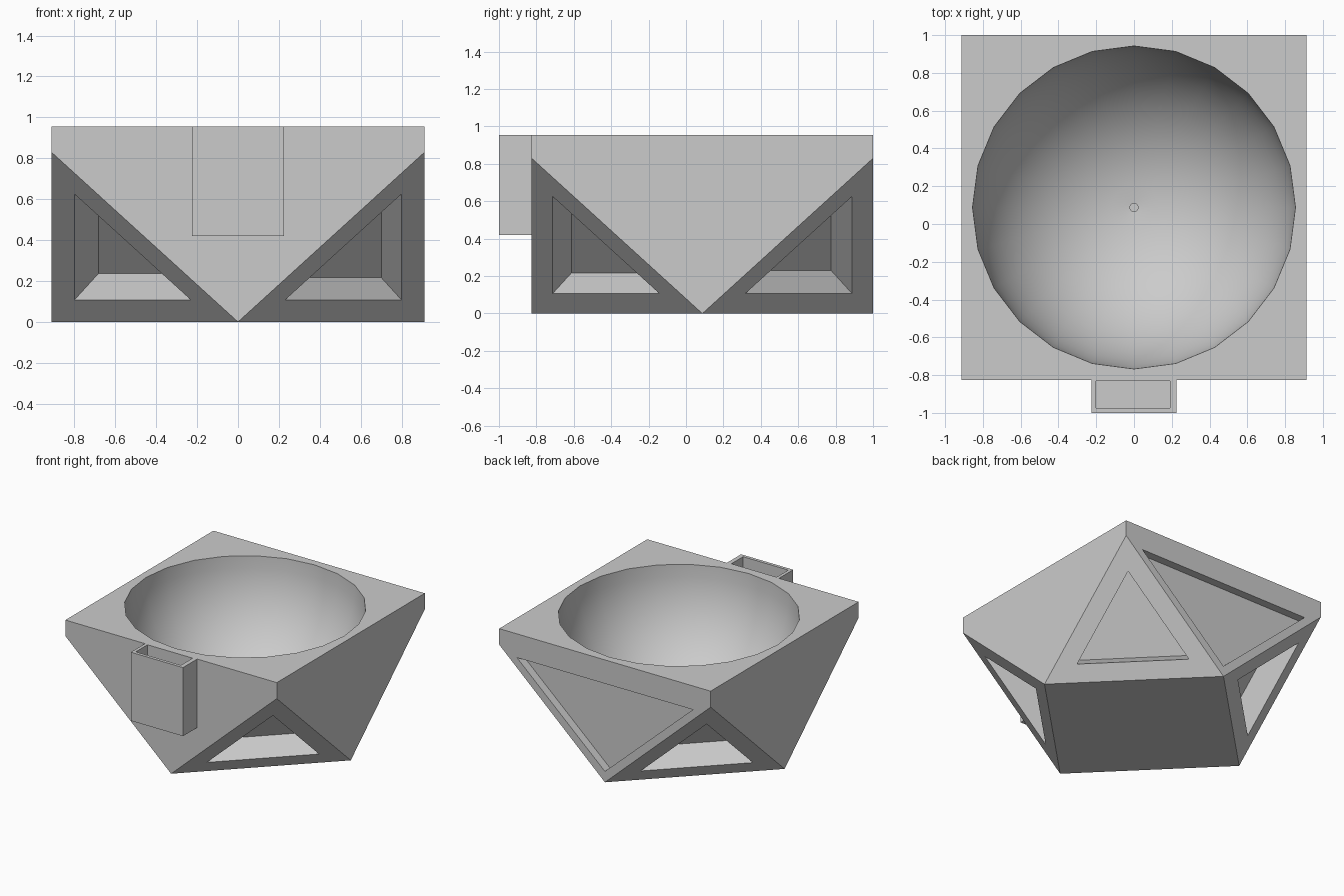
import bpy, bmesh, math
from mathutils import Vector

if "Cube" in bpy.data.objects:
    bpy.data.objects.remove(bpy.data.objects["Cube"], do_unlink=True)

HALF, CY, SHOULDER, TOP = 0.9125, 0.0875, 0.83, 0.955
BOWL_R = 0.855

grey = bpy.data.materials.new("plain grey")
grey.use_nodes = True
grey.diffuse_color = (0.6, 0.6, 0.6, 1)
grey.node_tree.nodes["Principled BSDF"].inputs["Base Color"].default_value = (0.6, 0.6, 0.6, 1)


def make_object(name, bm):
    bmesh.ops.recalc_face_normals(bm, faces=bm.faces)
    mesh = bpy.data.meshes.new(name)
    bm.to_mesh(mesh)
    bm.free()
    mesh.materials.append(grey)
    ob = bpy.data.objects.new(name, mesh)
    bpy.context.collection.objects.link(ob)
    return ob


def hull(name, points):
    """Convex solid around the given points."""
    bm = bmesh.new()
    for p in points:
        bm.verts.new(p)
    bmesh.ops.convex_hull(bm, input=bm.verts)
    bmesh.ops.dissolve_limit(bm, angle_limit=0.01, verts=bm.verts, edges=bm.edges)
    return make_object(name, bm)


def block(name, x0, x1, y0, y1, z0, z1):
    return hull(name, [(x, y, z) for x in (x0, x1) for y in (y0, y1) for z in (z0, z1)])


def prism(name, triangle, outward, depth):
    """Triangle swept from just outside a face to the given depth."""
    return hull(name, [Vector(p) + outward * d for p in triangle for d in (0.05, -depth)])


def cut(target, cutter):
    mod = target.modifiers.new("cut", 'BOOLEAN')
    mod.operation, mod.solver, mod.object = 'DIFFERENCE', 'EXACT', cutter
    bpy.context.view_layer.objects.active = target
    bpy.ops.object.modifier_apply(modifier=mod.name)
    bpy.data.objects.remove(cutter, do_unlink=True)


# Body: square rim tapering to a diamond foot
corners = [(sx, sy) for sx in (-1, 1) for sy in (-1, 1)]
points = [(sx * HALF, CY + sy * HALF, z) for sx, sy in corners for z in (SHOULDER, TOP)]
points += [(sx * HALF, CY + sy * HALF, 0) for sx, sy in ((1, 0), (-1, 0), (0, 1), (0, -1))]
body = hull("planter_body", points)

# Triangular corner recesses
depths = {(-1, -1): 0.21, (1, -1): 0.178, (1, 1): 0.2, (-1, 1): 0.19}
slope = SHOULDER / HALF
for (sx, sy), depth in depths.items():
    tri = [(sx * a, CY + sy * b, slope * (a + b - HALF))
           for a, b in ((0.8, 0.8), (0.8, 0.23), (0.23, 0.8))]
    outward = Vector((sx * slope, sy * slope, -1)).normalized()
    cut(body, prism("corner_cutter", tri, outward, depth))

# Shallow triangular panel on the back
back = CY + HALF
panel = [(-0.76, back, 0.77), (0.76, back, 0.77), (0, back, 0.085)]
cut(body, prism("back_panel_cutter", panel, Vector((0, 1, 0)), 0.065))

# Round bowl, a lathed hemisphere with a tiny flat at the bottom
bm = bmesh.new()
rings = 14
start = math.asin(0.022 / BOWL_R)
profile = [(BOWL_R * math.sin(t), TOP - BOWL_R * math.cos(t))
           for t in (start + (math.pi / 2 - start) * i / rings for i in range(rings + 1))]
profile = [(0.022, profile[0][1] - 0.02)] + profile + [(BOWL_R, TOP + 0.1)]
loops = []
for r, z in profile:
    angles = [math.tau * i / 24 for i in range(24)]
    loops.append([bm.verts.new((r * math.cos(a), CY + r * math.sin(a), z)) for a in angles])
for low, high in zip(loops, loops[1:]):
    for i in range(24):
        j = (i + 1) % 24
        bm.faces.new((low[i], low[j], high[j], high[i]))
bm.faces.new(loops[0])
bm.faces.new(loops[-1])
cut(body, make_object("bowl_cutter", bm))

# Open pocket box on the front
front = CY - HALF
pocket = block("front_pocket", -0.225, 0.225, -1, front, 0.42, TOP)
cut(pocket, block("pocket_cutter", -0.2, 0.19, -0.975, front - 0.006, 0.45, TOP + 0.1))

# Smooth the bowl and keep the facets crisp
bpy.ops.object.select_all(action='DESELECT')
body.select_set(True)
bpy.context.view_layer.objects.active = body
bpy.ops.object.shade_smooth_by_angle(angle=math.radians(25))
